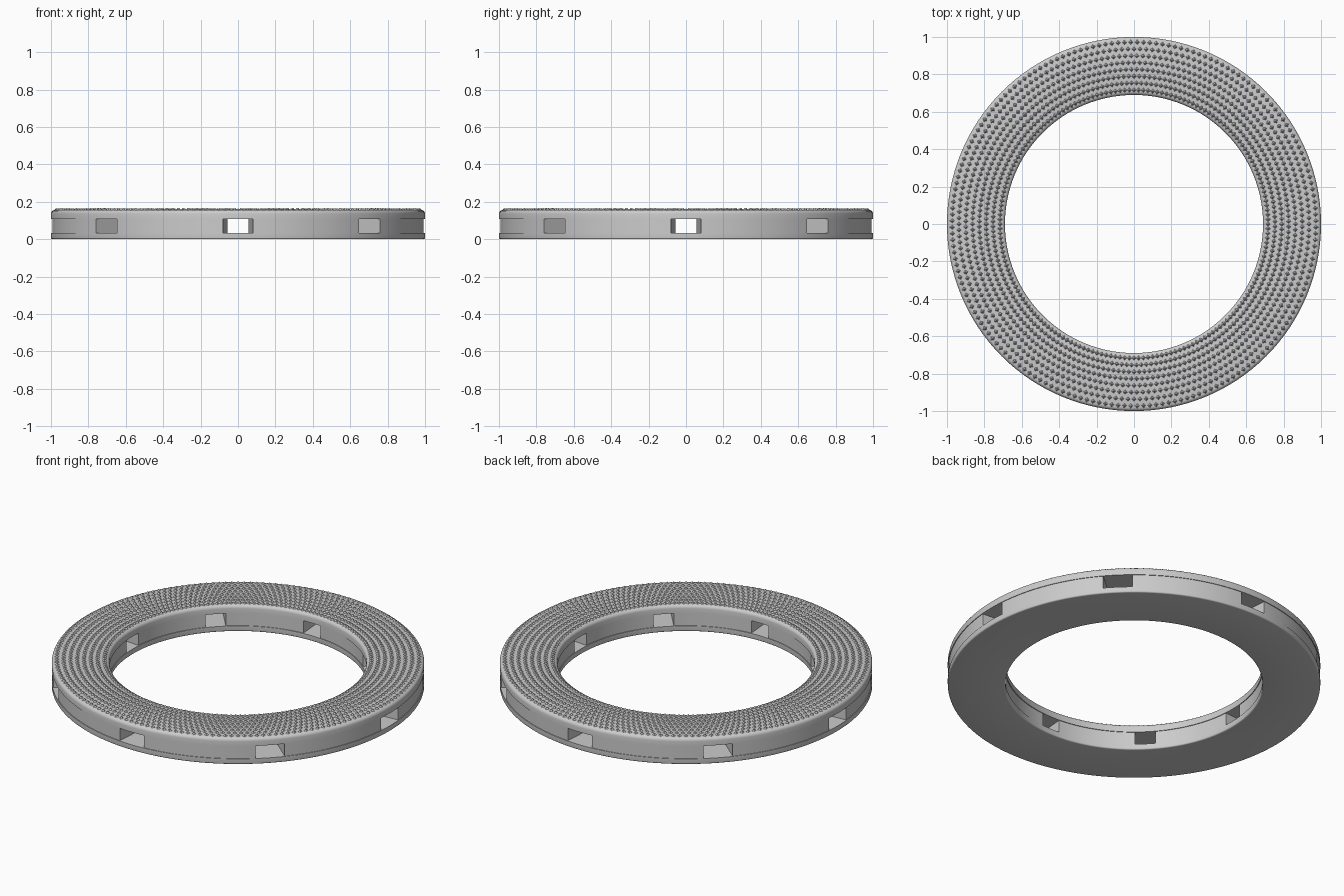
import bpy, bmesh, math

if "Cube" in bpy.data.objects:
    bpy.data.objects.remove(bpy.data.objects["Cube"])

SEG = 128      # sides of the round plates
GAPS = 8       # openings round the rim
HALF = 0.08    # half angle of one opening, radians


def make(name, verts, faces, smooth=True):
    me = bpy.data.meshes.new(name)
    me.from_pydata(verts, [], faces)
    bm = bmesh.new()
    bm.from_mesh(me)
    bmesh.ops.recalc_face_normals(bm, faces=bm.faces)
    bm.to_mesh(me)
    bm.free()
    ob = bpy.data.objects.new(name, me)
    bpy.context.collection.objects.link(ob)
    if smooth:
        bpy.ops.object.select_all(action='DESELECT')
        ob.select_set(True)
        bpy.context.view_layer.objects.active = ob
        bpy.ops.object.shade_smooth_by_angle(angle=math.radians(35))
    return ob


def sweep(name, profile, start=0.0, end=2 * math.pi, n=SEG, closed=True):
    """Turn an (r, z) profile about z, either full circle or as a capped arc."""
    k = len(profile)
    rows = n if closed else n + 1
    verts, faces = [], []
    for i in range(rows):
        a = start + (end - start) * i / n
        verts += [(r * math.cos(a), r * math.sin(a), z) for r, z in profile]
    for i in range(n):
        j = (i + 1) % rows
        for p in range(k):
            q = (p + 1) % k
            faces.append((i * k + p, i * k + q, j * k + q, j * k + p))
    if not closed:
        faces += [tuple(range(k)), tuple(range(n * k, rows * k))]
    return make(name, verts, faces)


def rounded(r0, r1, z0, z1, low, high, steps=4):
    """Rectangular section with its bottom and top corners rounded."""
    pts = []
    corners = ((r0 + low, z0 + low, low, 180), (r1 - low, z0 + low, low, 270),
               (r1 - high, z1 - high, high, 0), (r0 + high, z1 - high, high, 90))
    for cx, cz, rad, a0 in corners:
        n = steps if rad > 0.001 else 0
        for s in range(n + 1):
            a = math.radians(a0 + 90 * s / max(n, 1))
            if n == 0:
                pts.append((cx, cz))
            else:
                pts.append((cx + rad * math.cos(a), cz + rad * math.sin(a)))
    return pts


# top and bottom plates
sweep("bottom_plate", rounded(0.69, 1.0, 0.0, 0.033, 0.008, 0.0))
sweep("top_plate", rounded(0.69, 1.0, 0.108, 0.156, 0.0, 0.02))

# spacer blocks between the plates, leaving radial openings
block = [(0.694, 0.033), (0.996, 0.033), (0.996, 0.108), (0.694, 0.108)]
for g in range(GAPS):
    a = g * 2 * math.pi / GAPS
    sweep(f"spacer_block_{g + 1}", block, a + HALF,
          a + 2 * math.pi / GAPS - HALF, 14, closed=False)

# staggered rings of small pointed studs on the top face
verts, faces = [], []
ROWS, COUNT = 8, 180
for row in range(ROWS):
    r = 0.717 + row * 0.0365
    half = 0.0145
    for c in range(COUNT):
        a = (c + 0.5 * (row % 2)) * 2 * math.pi / COUNT
        cx, cy, b = r * math.cos(a), r * math.sin(a), len(verts)
        for k in range(4):
            t = a + k * math.pi / 2
            verts.append((cx + half * math.cos(t), cy + half * math.sin(t), 0.154))
        verts.append((cx, cy, 0.166))
        faces += [(b + k, b + (k + 1) % 4, b + 4) for k in range(4)]
        faces.append((b + 3, b + 2, b + 1, b))
make("grip_studs", verts, faces, smooth=False)
